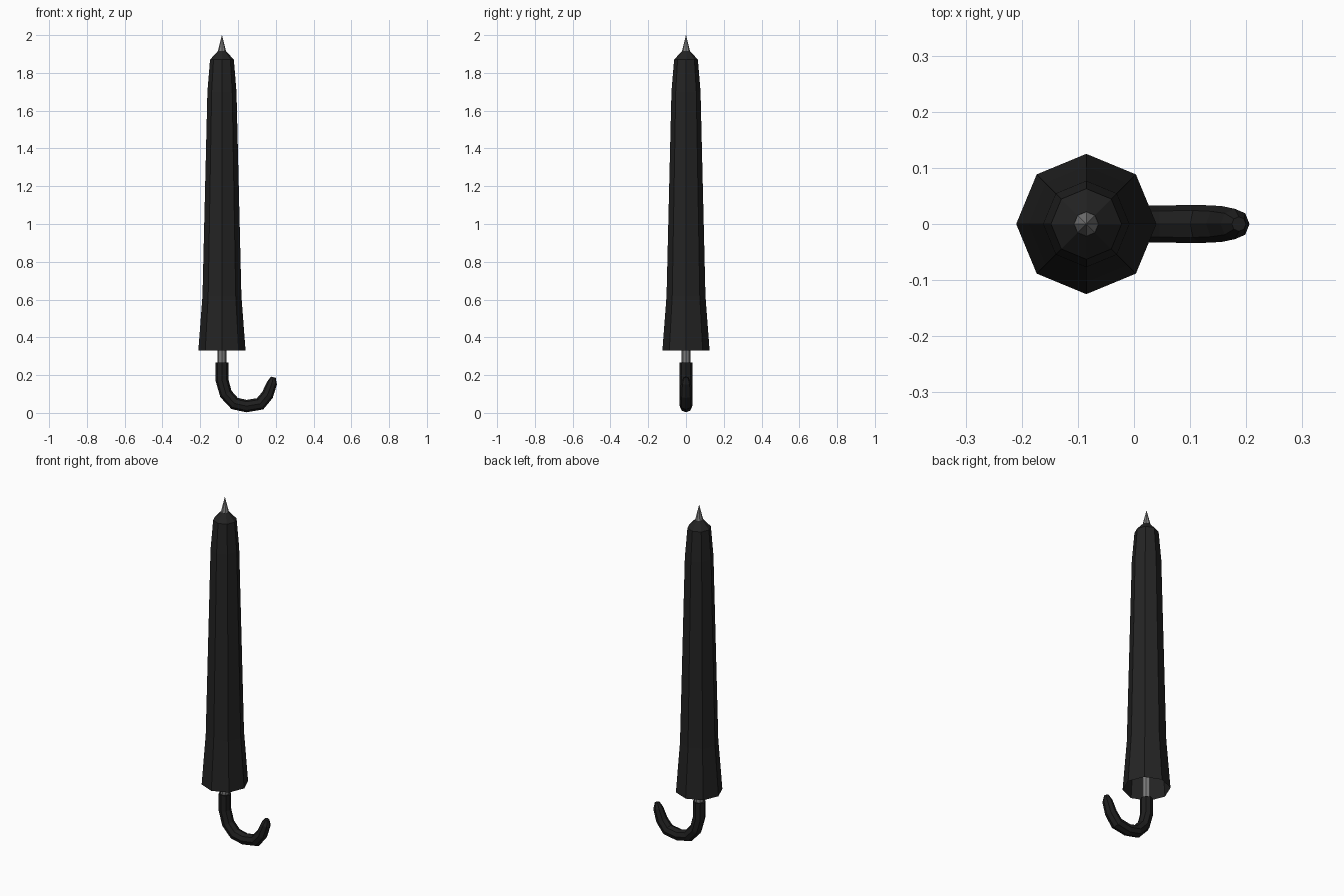
import bpy, bmesh, math
from mathutils import Vector

if "Cube" in bpy.data.objects:
    bpy.data.objects.remove(bpy.data.objects["Cube"])

AXIS = -0.085
SIDES = 8


def material(name, v):
    m = bpy.data.materials.new(name)
    m.diffuse_color = (v, v, v, 1)
    m.use_nodes = True
    m.node_tree.nodes["Principled BSDF"].inputs["Base Color"].default_value = m.diffuse_color
    return m


black = material("black fabric", 0.017)
dark = material("black handle", 0.013)
steel = material("grey metal", 0.2)


def tube(name, path, mat, cap_start=True, cap_end=True, outward=1):
    """Sweep an octagon along (x, z, radius) points lying in the xz plane."""
    bm = bmesh.new()
    pts = [Vector((x, 0, z)) for x, z, r in path]
    rings = []
    for i, (x, z, r) in enumerate(path):
        a = (pts[i] - pts[i - 1]).normalized() if i > 0 else Vector()
        b = (pts[i + 1] - pts[i]).normalized() if i < len(pts) - 1 else Vector()
        t = (a + b).normalized()
        n = Vector((t.z, 0, -t.x))
        ring = []
        for k in range(SIDES):
            ang = 2 * math.pi * k / SIDES
            ring.append(bm.verts.new(pts[i] + r * (n * math.cos(ang) + Vector((0, math.sin(ang), 0)))))
        rings.append(ring)
    for lo, hi in zip(rings, rings[1:]):
        for k in range(SIDES):
            j = (k + 1) % SIDES
            bm.faces.new((lo[k], lo[j], hi[j], hi[k]))
    if cap_start:
        bm.faces.new(rings[0][::-1])
    if cap_end:
        bm.faces.new(rings[-1])
    bmesh.ops.remove_doubles(bm, verts=bm.verts, dist=1e-5)
    bm.normal_update()
    me = bpy.data.meshes.new(name)
    bm.to_mesh(me)
    bm.free()
    me.materials.append(mat)
    ob = bpy.data.objects.new(name, me)
    bpy.context.collection.objects.link(ob)
    return ob


# Folded canopy, open at the bottom
tube("canopy", [(AXIS, z, r) for z, r in
     [(0.33, 0.125), (0.62, 0.103), (1.70, 0.077), (1.87, 0.063), (1.915, 0.022)]],
     black, cap_start=False)

# Metal shaft inside the canopy
tube("shaft", [(AXIS, 0.25, 0.024), (AXIS, 1.89, 0.024)], steel)

# Pointed metal tip
tube("tip", [(AXIS, 1.905, 0.024), (AXIS, 2.0, 0.0005)], steel)

# Hooked handle
tube("handle", [(AXIS, 0.268, 0.034), (AXIS, 0.175, 0.034), (-0.064, 0.100, 0.034),
                (-0.018, 0.050, 0.034), (0.045, 0.036, 0.033), (0.117, 0.048, 0.034),
                (0.156, 0.095, 0.032), (0.180, 0.158, 0.027), (0.187, 0.189, 0.013)], dark)
